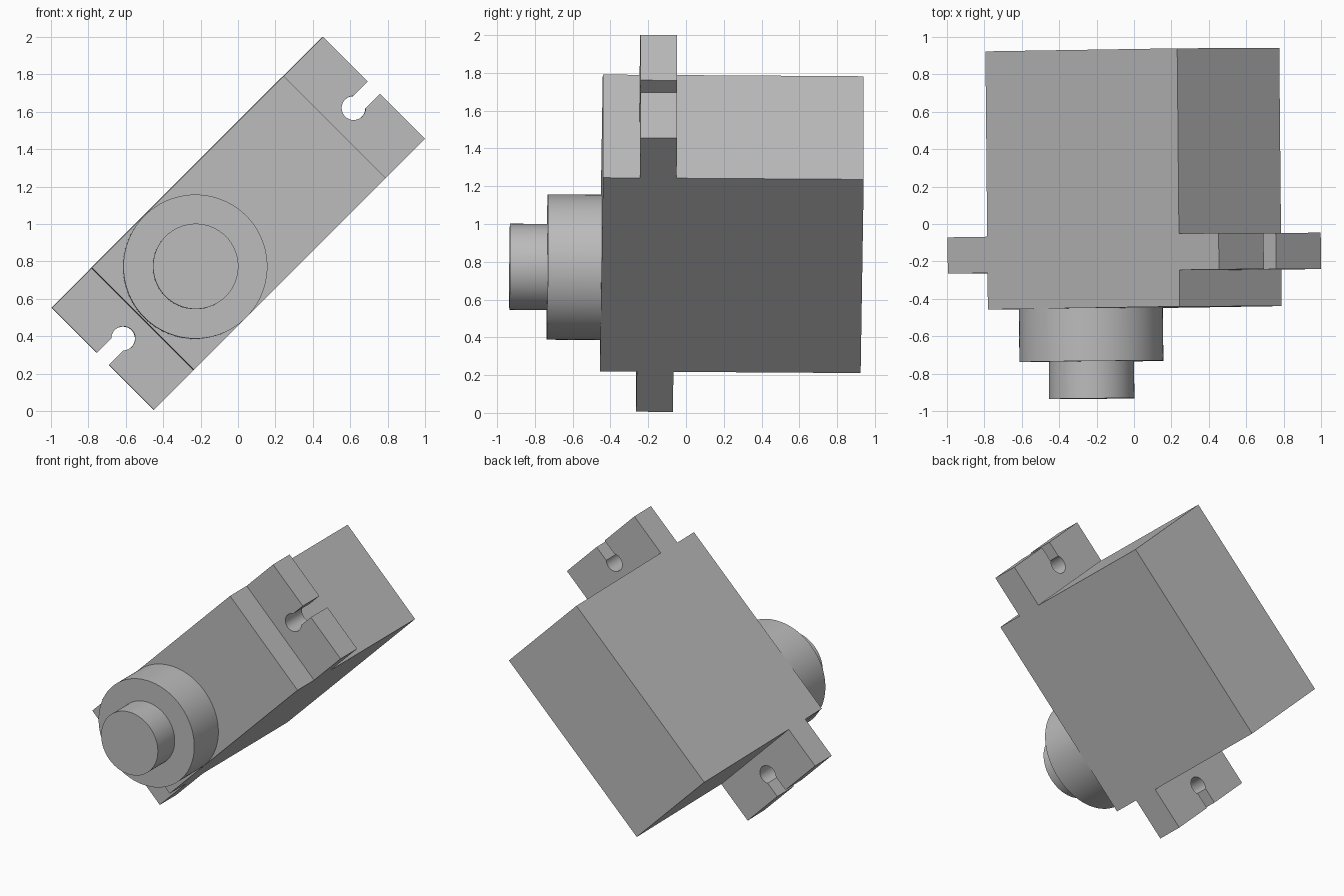
import bpy, bmesh
from math import sin, cos, asin, pi, radians
from mathutils import Matrix

if "Cube" in bpy.data.objects:
    bpy.data.objects.remove(bpy.data.objects["Cube"])

# One plain grey plastic
grey = bpy.data.materials.new("grey_plastic")
grey.use_nodes = True
colour = (0.5, 0.5, 0.5, 1)
grey.diffuse_color = colour
grey.node_tree.nodes["Principled BSDF"].inputs["Base Color"].default_value = colour

# Local frame: x along the case, y depth, z across; the whole unit leans 45 degrees
POSE = (Matrix.Translation((0, 0, 1.0025)) @ Matrix.Rotation(0.0095, 4, 'Z')
        @ Matrix.Rotation(-0.0065, 4, 'X') @ Matrix.Rotation(radians(-45), 4, 'Y'))

HALF_WIDTH = 0.386
CASE_HALF = 0.725
EAR_END = 1.025
HOLE_X, HOLE_R, SLOT_HALF = 0.871, 0.064, 0.046
SHAFT_X = -0.332


def arc(cx, radius, start, end, count):
    """Points along an arc centred on the long axis."""
    return [(cx + radius * cos(start + (end - start) * i / count),
             radius * sin(start + (end - start) * i / count)) for i in range(count + 1)]


def prism(name, outline, front, back):
    """Extrude an x-z outline through the depth and pose it."""
    bm = bmesh.new()
    face = bm.faces.new([bm.verts.new((x, front, z)) for x, z in outline])
    grown = bmesh.ops.extrude_face_region(bm, geom=[face], use_keep_orig=True)
    moved = [v for v in grown["geom"] if isinstance(v, bmesh.types.BMVert)]
    bmesh.ops.translate(bm, verts=moved, vec=(0, back - front, 0))
    bmesh.ops.recalc_face_normals(bm, faces=bm.faces)
    mesh = bpy.data.meshes.new(name)
    bm.to_mesh(mesh)
    bm.free()
    mesh.materials.append(grey)
    obj = bpy.data.objects.new(name, mesh)
    obj.matrix_world = POSE
    bpy.context.collection.objects.link(obj)
    bpy.ops.object.select_all(action='DESELECT')
    obj.select_set(True)
    bpy.context.view_layer.objects.active = obj
    bpy.ops.object.shade_smooth_by_angle(angle=radians(30))


# Motor case
c, w = CASE_HALF, HALF_WIDTH
prism("case", [(-c, -w), (c, -w), (c, w), (-c, w)], -0.448, 0.932)

# Mounting ears with a keyhole slot open at the outer end
gap = asin(SLOT_HALF / HOLE_R)
keyhole = arc(HOLE_X, HOLE_R, gap, 2 * pi - gap, 32)
ear = ([(EAR_END, SLOT_HALF)] + keyhole + [(EAR_END, -SLOT_HALF),
       (EAR_END, -w), (c - 0.02, -w), (c - 0.02, w), (EAR_END, w)])
for side, name in ((1, "upper_ear"), (-1, "lower_ear")):
    prism(name, [(side * x, z) for x, z in ear], -0.253, -0.059)

# Gear housing and output shaft on the front
for name, radius, front, back in (("gear_housing", 0.385, -0.731, -0.44),
                                  ("output_shaft", 0.228, -0.93, -0.72)):
    prism(name, arc(SHAFT_X, radius, 0, 2 * pi, 96)[:-1], front, back)
